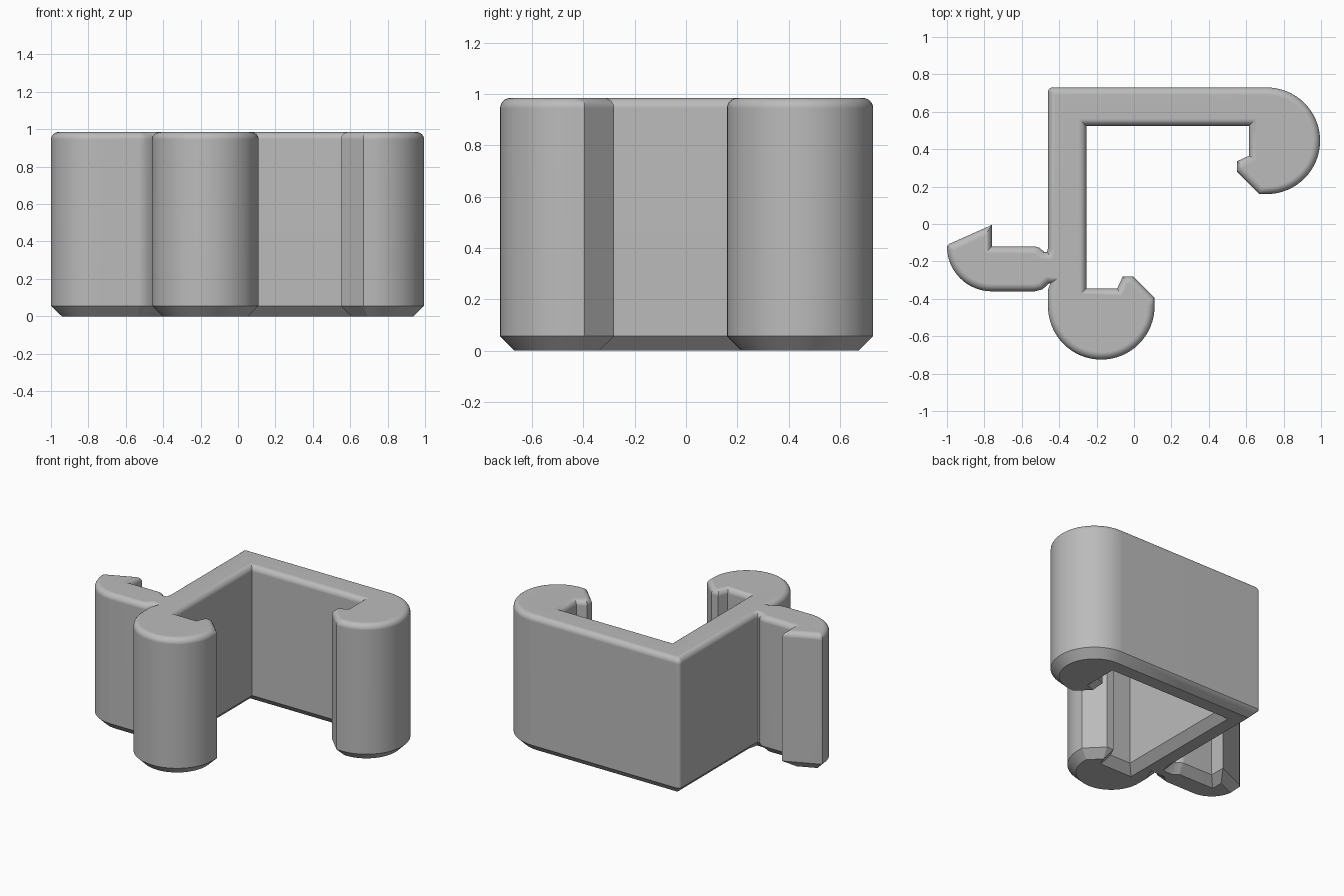
import bpy
import bmesh
from math import cos, sin, pi, radians
from mathutils import Vector

if "Cube" in bpy.data.objects:
    bpy.data.objects.remove(bpy.data.objects["Cube"], do_unlink=True)

HEIGHT, CHAMFER, FILLET = 0.985, 0.056, 0.04


def arc(cx, cy, r, start, end, steps):
    """Points on an arc, angles in degrees."""
    angles = [radians(start + (end - start) * i / steps) for i in range(steps + 1)]
    return [(cx + r * cos(a), cy + r * sin(a)) for a in angles]


def inset_speeds(loop):
    """Mitred inward motion of each corner of a clockwise loop."""
    normals = []
    for i, p in enumerate(loop):
        d = (loop[(i + 1) % len(loop)] - p).normalized()
        normals.append(Vector((d.y, -d.x)))
    speeds = []
    for i, n in enumerate(normals):
        m = normals[i - 1]
        speeds.append((m + n) / max(1 + m.dot(n), 0.1))
    return speeds


def inset(points, distance):
    """Inset the loop, merging corners whose edge shrinks to nothing."""
    loop = [Vector(p) for p in points]
    owner = list(range(len(loop)))
    left = distance
    while left > 1e-7:
        speeds = inset_speeds(loop)
        step, hit = left, None
        for i, p in enumerate(loop):
            j = (i + 1) % len(loop)
            edge = loop[j] - p
            closing = -(speeds[j] - speeds[i]).dot(edge.normalized())
            if closing > 1e-6 and edge.length / closing < step:
                step, hit = edge.length / closing, i
        loop = [p + s * step for p, s in zip(loop, speeds)]
        left -= step
        if hit is not None:
            gone = (hit + 1) % len(loop)
            owner = [hit if o == gone else o for o in owner]
            owner = [o - 1 if o > gone else o for o in owner]
            del loop[gone]
    return [loop[o] for o in owner]


# Clockwise outline: outer corner, upper hook, inside walls, lower hook, side latch
outline = arc(-0.435, 0.705, 0.025, 180, 90, 4)
outline += arc(0.71, 0.445, 0.285, 90, -90, 32)
outline += [(0.67, 0.16), (0.55, 0.28), (0.55, 0.335), (0.615, 0.365),
            (0.615, 0.525), (-0.255, 0.525), (-0.255, -0.345), (-0.09, -0.345),
            (-0.06, -0.28), (-0.005, -0.28), (0.11, -0.395)]
outline += arc(-0.175, -0.44, 0.285, 0, -180, 32)
outline += [(-0.46, -0.35), (-0.447, -0.318), (-0.455, -0.318),
            (-0.49, -0.35), (-0.53, -0.36)]
outline += arc(-0.76, -0.12, 0.24, -90, -180, 16)
outline += [(-0.985, -0.105), (-0.76, -0.005), (-0.76, -0.12), (-0.53, -0.12),
            (-0.505, -0.127), (-0.48, -0.15), (-0.465, -0.15), (-0.46, -0.13)]

# Levels: chamfered bottom, straight wall, rounded top rim
levels = [(0, CHAMFER), (CHAMFER, 0)]
for k in range(7):
    a = k / 6 * pi / 2
    levels.append((HEIGHT - FILLET + FILLET * sin(a), FILLET * (1 - cos(a))))

bm = bmesh.new()
rings = []
for z, d in levels:
    rings.append([bm.verts.new((p.x, p.y, z)) for p in inset(outline, d)])
for low, high in zip(rings, rings[1:]):
    for i in range(len(low)):
        j = (i + 1) % len(low)
        bm.faces.new((low[i], high[i], high[j], low[j]))
bm.faces.new(rings[0])
bm.faces.new(rings[-1][::-1])
bmesh.ops.remove_doubles(bm, verts=bm.verts, dist=0.00005)
bmesh.ops.recalc_face_normals(bm, faces=bm.faces)
mesh = bpy.data.meshes.new("clip_body")
bm.to_mesh(mesh)
bm.free()

# Grey plastic
grey = bpy.data.materials.new("light_grey")
grey.use_nodes = True
grey.diffuse_color = (0.5, 0.5, 0.5, 1)
grey.node_tree.nodes["Principled BSDF"].inputs["Base Color"].default_value = (0.5, 0.5, 0.5, 1)
mesh.materials.append(grey)

clip = bpy.data.objects.new("clip_body", mesh)
bpy.context.collection.objects.link(clip)
bpy.context.view_layer.objects.active = clip
clip.select_set(True)
bpy.ops.object.shade_smooth_by_angle(angle=radians(30))
weighted = clip.modifiers.new("even_shading", "WEIGHTED_NORMAL")
weighted.keep_sharp = True
